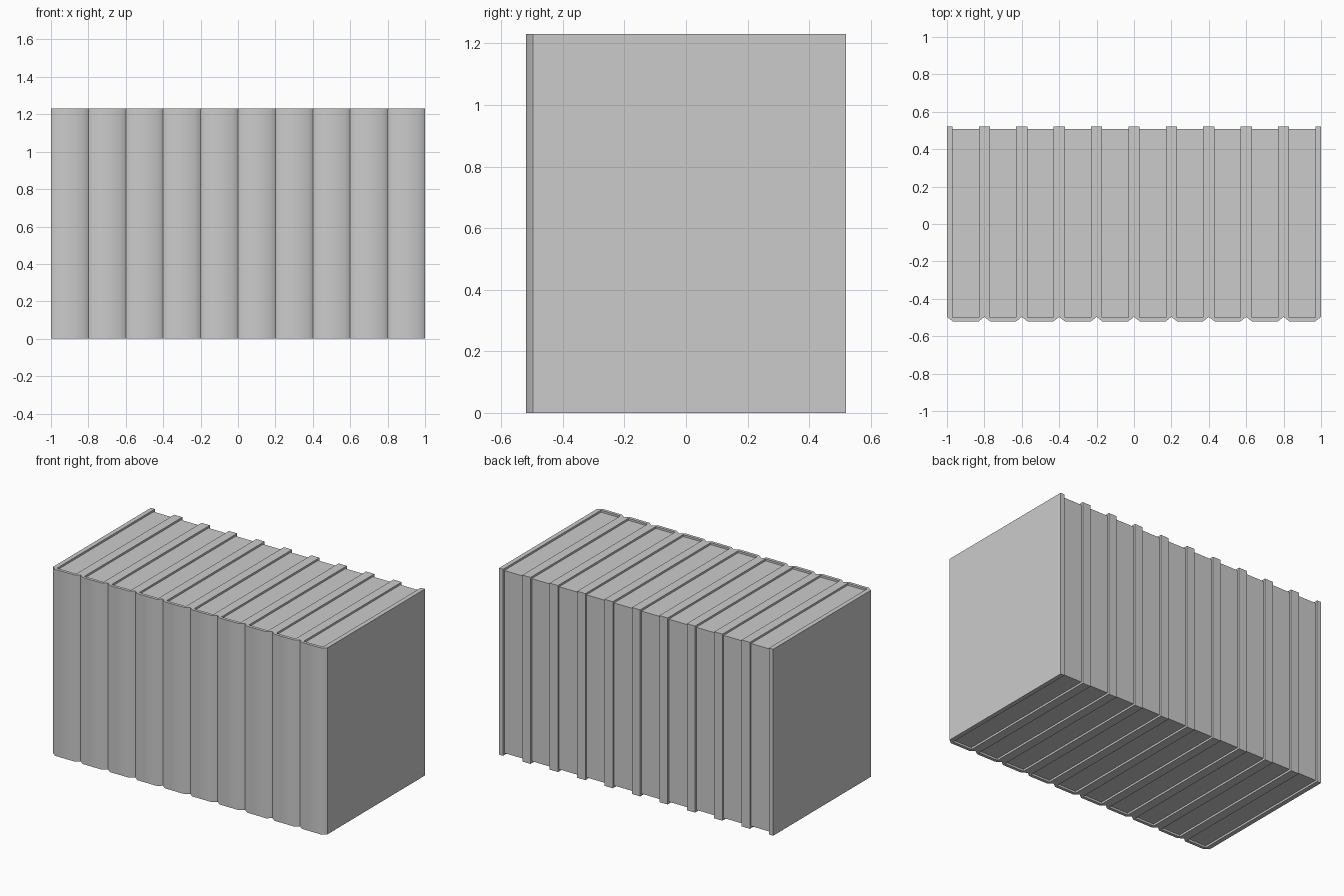
import bpy, bmesh

if "Cube" in bpy.data.objects:
    bpy.data.objects.remove(bpy.data.objects["Cube"])

N, W, H = 10, 0.2, 1.23      # number of books, width, height
T = 0.03                     # cover thickness
FRONT, BACK = -0.52, 0.52
SHOULDER, INNER = -0.497, -0.5
LIP = 0.013                  # page inset behind the cover edges


def extrude_profile(name, points, z0, z1, x):
    bm = bmesh.new()
    face = bm.faces.new([bm.verts.new((px, py, z0)) for px, py in points])
    result = bmesh.ops.extrude_face_region(bm, geom=[face])
    verts = [v for v in result["geom"] if isinstance(v, bmesh.types.BMVert)]
    bmesh.ops.translate(bm, verts=verts, vec=(0, 0, z1 - z0))
    bmesh.ops.recalc_face_normals(bm, faces=bm.faces)
    mesh = bpy.data.meshes.new(name)
    bm.to_mesh(mesh)
    bm.free()
    obj = bpy.data.objects.new(name, mesh)
    obj.location.x = x
    bpy.context.collection.objects.link(obj)
    return obj


# U-shaped cover: one half of the outline, mirrored across x
h = W / 2
half = [(h - T, INNER), (h - T, BACK), (h, BACK), (h, SHOULDER), (h - T, FRONT)]
cover = half + [(-x, y) for x, y in reversed(half)]

# page block, slightly recessed at top, bottom and back
p = h - T
pages = [(-p, INNER), (p, INNER), (p, BACK - LIP), (-p, BACK - LIP)]

for i in range(N):
    x = -1 + W * (i + 0.5)
    book = extrude_profile(f"book_cover_{i + 1}", cover, 0, H, x)
    extrude_profile(f"book_pages_{i + 1}", pages, LIP, H - LIP, x)
    # soft shading over the spine shoulders
    bpy.ops.object.select_all(action='DESELECT')
    book.select_set(True)
    bpy.context.view_layer.objects.active = book
    bpy.ops.object.shade_smooth_by_angle(angle=0.75)
